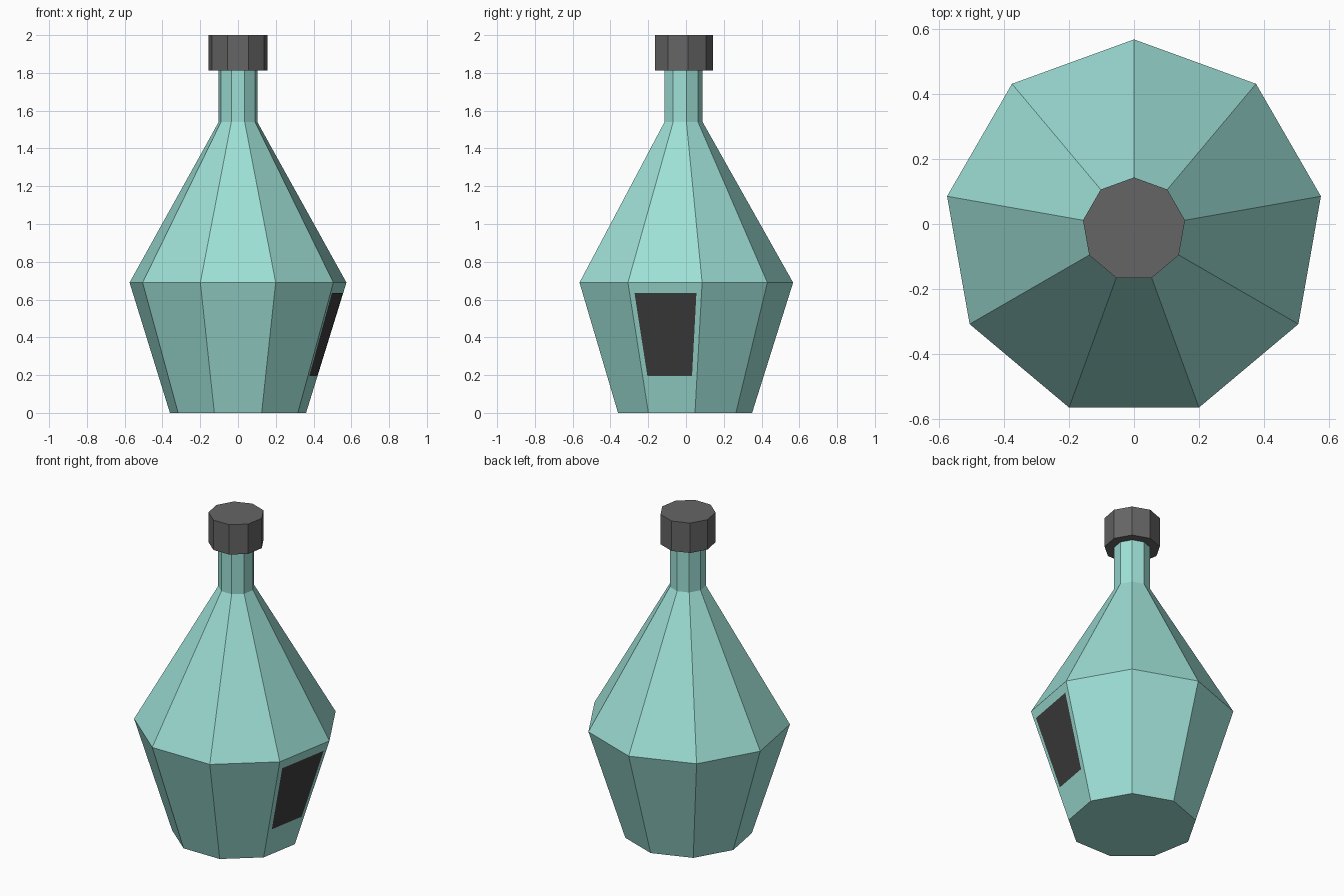
import bpy, bmesh
from math import sin, cos, radians
from mathutils import Vector

if "Cube" in bpy.data.objects:
    bpy.data.objects.remove(bpy.data.objects["Cube"])

SIDES = 9
AXIS_Y = -0.016  # odd-sided outline, so the axis sits a little forward


def ring_point(r, z, deg):
    return Vector((r * cos(radians(deg)), r * sin(radians(deg)) + AXIS_Y, z))


def material(name, rgb):
    mat = bpy.data.materials.new(name)
    mat.diffuse_color = (*rgb, 1)
    mat.use_nodes = True
    mat.node_tree.nodes["Principled BSDF"].inputs["Base Color"].default_value = mat.diffuse_color
    return mat


def finish(name, bm, mat):
    mesh = bpy.data.meshes.new(name)
    bm.to_mesh(mesh)
    bm.free()
    mesh.materials.append(mat)
    obj = bpy.data.objects.new(name, mesh)
    bpy.context.collection.objects.link(obj)
    return obj


def lathe(name, profile, mat):
    """Faceted solid from (radius, z) rings with capped ends."""
    bm = bmesh.new()
    rings = [[bm.verts.new(ring_point(r, z, 90 + i * 360 / SIDES))
              for i in range(SIDES)] for r, z in profile]
    for low, high in zip(rings, rings[1:]):
        for i in range(SIDES):
            j = (i + 1) % SIDES
            bm.faces.new((low[i], low[j], high[j], high[i]))
    bm.faces.new(rings[0][::-1])
    bm.faces.new(rings[-1])
    return finish(name, bm, mat)


glass = material("teal_glass", (0.34, 0.74, 0.67))
cap_grey = material("cap_grey", (0.13, 0.13, 0.13))
label_dark = material("label_dark", (0.05, 0.05, 0.05))

# Bottle: tapered base, shoulder, neck
BASE_R, BELLY_R, BELLY_Z = 0.366, 0.583, 0.69
lathe("bottle", [(BASE_R, 0), (BELLY_R, BELLY_Z), (0.104, 1.54), (0.104, 1.815)], glass)

# Cap
lathe("cap", [(0.159, 1.813), (0.159, 2.0)], cap_grey)

# Label: flat panel lying on the lower facet between -30 and 10 degrees
bm = bmesh.new()
corners = []
for z, margin in ((0.195, 0.09), (0.635, 0.07)):
    r = BASE_R + (BELLY_R - BASE_R) * z / BELLY_Z
    a, b = ring_point(r, z, -30), ring_point(r, z, 10)
    corners += [a.lerp(b, margin), b.lerp(a, margin)]
lift = Vector((cos(radians(-10)), sin(radians(-10)), -0.3)).normalized() * 0.003
verts = [bm.verts.new(corners[i] + lift) for i in (0, 1, 3, 2)]
bm.faces.new(verts)
finish("label", bm, label_dark)
